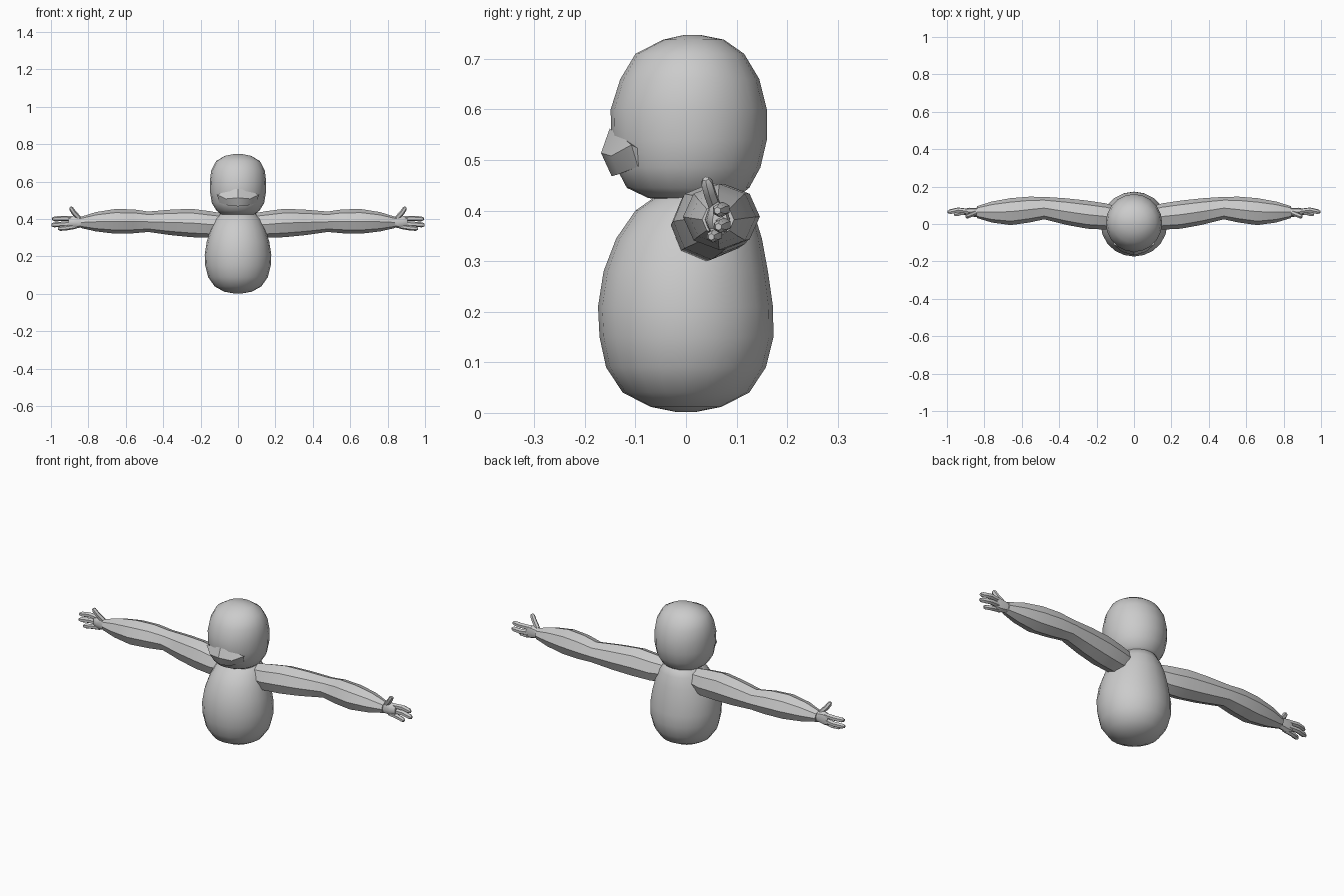
import bpy, bmesh, math
from mathutils import Vector

if "Cube" in bpy.data.objects:
    bpy.data.objects.remove(bpy.data.objects["Cube"])

GREY = bpy.data.materials.new("plain_grey")
GREY.diffuse_color = (0.6, 0.6, 0.6, 1)
GREY.use_nodes = True
GREY.node_tree.nodes["Principled BSDF"].inputs["Base Color"].default_value = GREY.diffuse_color


def finish(bm, name, angle):
    bmesh.ops.recalc_face_normals(bm, faces=bm.faces)
    mesh = bpy.data.meshes.new(name)
    bm.to_mesh(mesh)
    bm.free()
    mesh.materials.append(GREY)
    ob = bpy.data.objects.new(name, mesh)
    bpy.context.collection.objects.link(ob)
    bpy.ops.object.select_all(action='DESELECT')
    ob.select_set(True)
    bpy.context.view_layer.objects.active = ob
    bpy.ops.object.shade_smooth_by_angle(angle=math.radians(angle))
    return ob


def skin(bm, rings):
    """Bridge equal rings of points and cap both ends."""
    loops = [[bm.verts.new(p) for p in r] for r in rings]
    n = len(loops[0])
    for a, b in zip(loops, loops[1:]):
        for i in range(n):
            j = (i + 1) % n
            bm.faces.new((a[i], a[j], b[j], b[i]))
    bm.faces.new(loops[0])
    bm.faces.new(loops[-1])


def upright(name, rows, sides=20):
    """Rounded form from rows of z, front y, back y, half width."""
    bm = bmesh.new()
    rings = []
    for z, front, back, half in rows:
        mid, depth = (front + back) / 2, (back - front) / 2
        rings.append([(half * math.cos(t), mid + depth * math.sin(t), z)
                      for t in (math.tau * i / sides for i in range(sides))])
    skin(bm, rings)
    return finish(bm, name, 50)


# Egg-shaped body
upright("body", [
    (.002, -.02, .02, .02), (.012, -.07, .07, .075), (.04, -.125, .125, .125),
    (.09, -.158, .158, .16), (.15, -.171, .173, .175), (.21, -.174, .172, .178),
    (.28, -.163, .162, .167), (.345, -.138, .15, .147), (.40, -.1, .133, .12),
    (.435, -.05, .115, .09), (.455, 0, .07, .04)])

# Rounded head
upright("head", [
    (.418, -.03, .06, .05), (.425, -.075, .1, .09), (.445, -.117, .125, .115),
    (.485, -.138, .147, .14), (.54, -.148, .16, .149), (.60, -.149, .16, .151),
    (.66, -.13, .145, .143), (.71, -.1, .115, .117), (.738, -.045, .075, .07),
    (.747, -.005, .03, .025)])

# Wide, pointed muzzle with a sharp upper lip
bm = bmesh.new()
half = [(.112, -.108, .53), (.065, -.148, .508), (.045, -.138, .555),
        (.1, -.095, .487), (.05, -.133, .472), (.09, -.07, .51)]
points = [(s * x, y, z) for x, y, z in half for s in (-1, 1)]
points += [(0, -.168, .514), (0, -.151, .562), (0, -.147, .468), (0, -.05, .5)]
bmesh.ops.convex_hull(bm, input=[bm.verts.new(p) for p in points])
finish(bm, "muzzle", 35)


def tube(bm, path, sides=6):
    """Rounded finger along a path of (point, radius)."""
    rings = []
    d = (Vector(path[-1][0]) - Vector(path[0][0])).normalized()
    u = d.cross(Vector((0, 1, 0))).normalized()
    v = d.cross(u)
    for p, r in path:
        rings.append([Vector(p) + r * (u * math.cos(t) + v * math.sin(t))
                      for t in (math.tau * i / sides for i in range(sides))])
    skin(bm, rings)


# Arm stations: x, front y, back y, bottom z, top z
ARM = [(.08, -.02, .09, .315, .43), (.15, -.03, .11, .30, .442),
       (.25, -.025, .125, .303, .455), (.36, -.005, .137, .314, .45),
       (.48, .025, .145, .331, .44), (.56, .008, .146, .324, .452),
       (.66, -.006, .138, .322, .453), (.76, .008, .12, .334, .437),
       (.84, .032, .095, .352, .412)]
# Fingers: root, middle, tip, radius
FINGERS = [((.875, .066, .402), (.94, .074, .403), (.993, .062, .400), .014),
           ((.875, .068, .376), (.94, .076, .372), (.998, .064, .368), .014),
           ((.87, .058, .36), (.92, .06, .352), (.962, .05, .348), .013),
           ((.85, .058, .405), (.878, .047, .435), (.897, .039, .463), .013)]

for side, s in (("right", 1), ("left", -1)):
    # Eight-sided arm
    bm = bmesh.new()
    rings = []
    for x, y0, y1, z0, z1 in ARM:
        rings.append([(s * x, (y0 + y1) / 2 + (y1 - y0) / 2 * math.cos(t),
                       (z0 + z1) / 2 + (z1 - z0) / 2 * math.sin(t))
                      for t in (math.tau * i / 8 for i in range(8))])
    skin(bm, rings)
    finish(bm, side + "_arm", 30)

    # Palm, three fingers and a raised thumb
    bm = bmesh.new()
    rings = []
    for x, y, z, ry, rz in [(.82, .063, .382, .026, .024), (.85, .062, .383, .024, .03),
                            (.88, .064, .382, .023, .036), (.905, .067, .38, .015, .03)]:
        rings.append([(x, y + ry * math.cos(t), z + rz * math.sin(t))
                      for t in (math.tau * i / 8 for i in range(8))])
    skin(bm, rings)
    for a, b, c, r in FINGERS:
        b, c = Vector(b), Vector(c)
        tube(bm, [(a, r), (b, r), (b.lerp(c, .75), r * .95), (c, r * .5)])
    for v in bm.verts:
        v.co.x *= s
    finish(bm, side + "_hand", 40)
